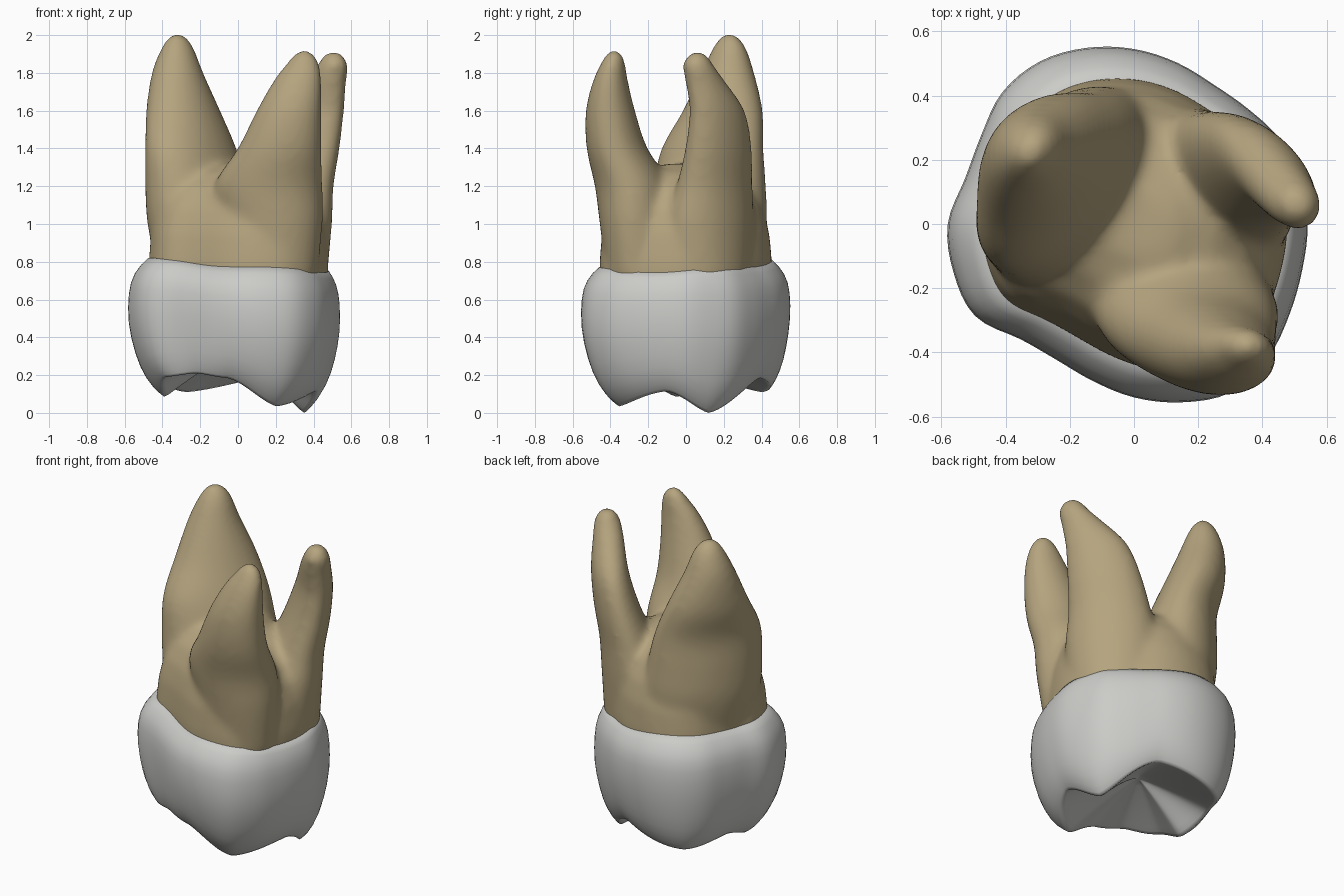
import bpy, bmesh, math
from mathutils import Vector

if "Cube" in bpy.data.objects:
    bpy.data.objects.remove(bpy.data.objects["Cube"])

N = 96  # points around every ring


def material(name, rgb):
    m = bpy.data.materials.new(name)
    m.diffuse_color = (*rgb, 1)
    m.use_nodes = True
    m.node_tree.nodes["Principled BSDF"].inputs["Base Color"].default_value = m.diffuse_color
    return m


def catmull(a, b, c, d, t):
    return b + 0.5 * t * (c - a + t * (2*a - 5*b + 4*c - d + t * (3*(b - c) + d - a)))


def add_loft(bm, rings):
    """Skin a stack of closed rings and close both ends."""
    vs = [[bm.verts.new(p) for p in ring] for ring in rings]
    for lo, hi in zip(vs, vs[1:]):
        n = len(lo)
        for i in range(n):
            j = (i + 1) % n
            bm.faces.new((lo[i], lo[j], hi[j], hi[i]))
    for ring, pts in ((vs[0], rings[0]), (vs[-1], rings[-1])):
        mid = bm.verts.new(sum(pts, Vector()) / len(pts))
        for i in range(len(ring)):
            bm.faces.new((ring[i], ring[(i + 1) % len(ring)], mid))


def make_object(name, bm, mat):
    bmesh.ops.recalc_face_normals(bm, faces=bm.faces)
    me = bpy.data.meshes.new(name)
    bm.to_mesh(me)
    bm.free()
    me.materials.append(mat)
    ob = bpy.data.objects.new(name, me)
    bpy.context.collection.objects.link(ob)
    return ob


enamel = material("enamel_grey", (0.60, 0.60, 0.58))
dentine = material("root_tan", (0.46, 0.37, 0.21))

# Widest crown outline: radius every 15 degrees from +x
OUT = [.54, .528, .525, .505, .50, .52, .545, .568, .585, .58, .55, .545,
       .58, .582, .572, .505, .487, .505, .54, .575, .605, .59, .56, .543]
# Biting rim, alternating cusps and valleys: degrees, radius, height
RIM = [(-60, .40, .035), (-14, .42, .115), (19, .365, .0), (70, .41, .185),
       (124, .48, .11), (158, .44, .16), (187, .385, .085), (214, .46, .19), (238, .42, .21),
       (262, .41, .185), (300, .40, .035)]


def outline(deg):
    k, t = divmod(deg / 15, 1)
    k = int(k)
    r = catmull(*(OUT[(k + o) % 24] for o in (-1, 0, 1, 2)), t)
    a = math.radians(deg)
    return Vector((r * math.cos(a), r * math.sin(a), 0))


def rim(deg):
    d = (deg + 60) % 360 - 60
    for (d0, r0, z0), (d1, r1, z1) in zip(RIM, RIM[1:]):
        if d0 <= d <= d1:
            t = (d - d0) / (d1 - d0)
            t = 0.4 * t + 0.6 * t * t * (3 - 2 * t)
            r, z = r0 + (r1 - r0) * t, z0 + (z1 - z0) * t
            a = math.radians(d)
            return Vector((r * math.cos(a), r * math.sin(a), z))


def neck(deg, scale, z):
    p = outline(deg) * scale
    return Vector((p.x + .02, p.y * .97, z))


ANGLES = [360 * i / N for i in range(N)]

# Crown: fossa rings, then the cusp rim, then the bulging wall up to the neck
fossa = Vector((-.03, 0, .31))
rings = []
for t in (.06, .15, .3, .45, .6, .75, .88, .96):
    ring = []
    for a in ANGLES:
        p = fossa.lerp(rim(a), t)
        p.z = fossa.z + (rim(a).z - fossa.z) * t ** 1.2
        ring.append(p)
    rings.append(ring)
WALL = [(0, .04, 0), (.02, .14, 0), (.06, .30, 0), (.13, .50, 0), (.21, .66, 0),
        (.31, .80, 0), (.42, .91, 0), (.53, .98, 0), (.64, 1, 0), (.74, 1, .04),
        (.82, 1, .14), (.89, 1, .34), (.95, 1, .64), (1, 1, 1)]
for v, a_out, a_neck in WALL:
    ring = []
    for a in ANGLES:
        r = rim(a)
        top = .785 - .035 * math.cos(math.radians(a + 20)) + .008 * math.sin(math.radians(4 * a))
        p = r.lerp(outline(a), a_out).lerp(neck(a, .852, 0), a_neck)
        p.z = r.z + (top - r.z) * v
        ring.append(p)
    rings.append(ring)
bm = bmesh.new()
add_loft(bm, rings)
crown = make_object("crown", bm, enamel)
crown.data.shade_smooth()

# Root trunk: neck outline narrowing into the fork
bm = bmesh.new()
TRUNK = [(.62, .80), (.70, .845), (.80, .85), (.95, .825), (1.08, .76), (1.19, .64), (1.27, .45), (1.32, .2)]
add_loft(bm, [[neck(a, s, z) for a in ANGLES] for z, s in TRUNK])

# Roots: axis angle, then sections of height, centre x, centre y, half length, half width
ROOTS = [
    (52, [(.72, -.17, .10, .30, .22), (1.0, -.19, .115, .345, .25), (1.2, -.22, .125, .335, .225),
          (1.4, -.25, .14, .31, .19), (1.6, -.29, .195, .235, .17), (1.8, -.32, .22, .15, .13),
          (1.93, -.32, .23, .095, .085), (1.985, -.32, .23, .06, .05), (2.02, -.32, .23, .015, .015)]),
    (-9, [(.72, .19, -.24, .23, .18), (1.0, .18, -.26, .27, .195), (1.2, .16, -.28, .29, .20),
          (1.4, .22, -.365, .225, .16), (1.6, .27, -.40, .175, .13), (1.76, .315, -.40, .13, .092),
          (1.86, .345, -.385, .085, .062), (1.9, .35, -.38, .055, .045), (1.93, .35, -.38, .015, .015)]),
    (-45, [(.72, .25, .12, .25, .19), (1.0, .265, .125, .27, .19), (1.2, .305, .15, .24, .155),
           (1.4, .362, .172, .215, .128), (1.6, .415, .165, .18, .105), (1.75, .465, .105, .125, .09),
           (1.84, .50, .065, .09, .078), (1.89, .505, .06, .06, .055), (1.925, .505, .06, .015, .015)]),
]
for axis, secs in ROOTS:
    c, s = math.cos(math.radians(axis)), math.sin(math.radians(axis))
    padded = [secs[0]] + secs + [secs[-1]]
    rings = []
    for k in range(len(secs) - 1):
        for step in range(4):
            z, x, y, l, w = (catmull(*q, step / 4) for q in zip(*padded[k:k + 4]))
            ring = []
            for a in ANGLES[::2]:
                u, v = l * math.cos(math.radians(a)), w * math.sin(math.radians(a))
                ring.append(Vector((x + u * c - v * s, y + u * s + v * c, z)))
            rings.append(ring)
    add_loft(bm, rings)
roots = make_object("roots", bm, dentine)

# Fuse trunk and roots into one soft surface
fuse = roots.modifiers.new("fuse", 'REMESH')
fuse.mode = 'VOXEL'
fuse.voxel_size = .016
soft = roots.modifiers.new("soften", 'SMOOTH')
soft.factor = .5
soft.iterations = 30
dg = bpy.context.evaluated_depsgraph_get()
fused = bpy.data.meshes.new_from_object(roots.evaluated_get(dg))
roots.modifiers.clear()
roots.data = fused
fused.materials.clear()
fused.materials.append(dentine)
top = max(v.co.z for v in fused.vertices)
for v in fused.vertices:  # stretch the tips to the full height
    if v.co.z > 1:
        v.co.z = 1 + (v.co.z - 1) / (top - 1)
fused.shade_smooth()
